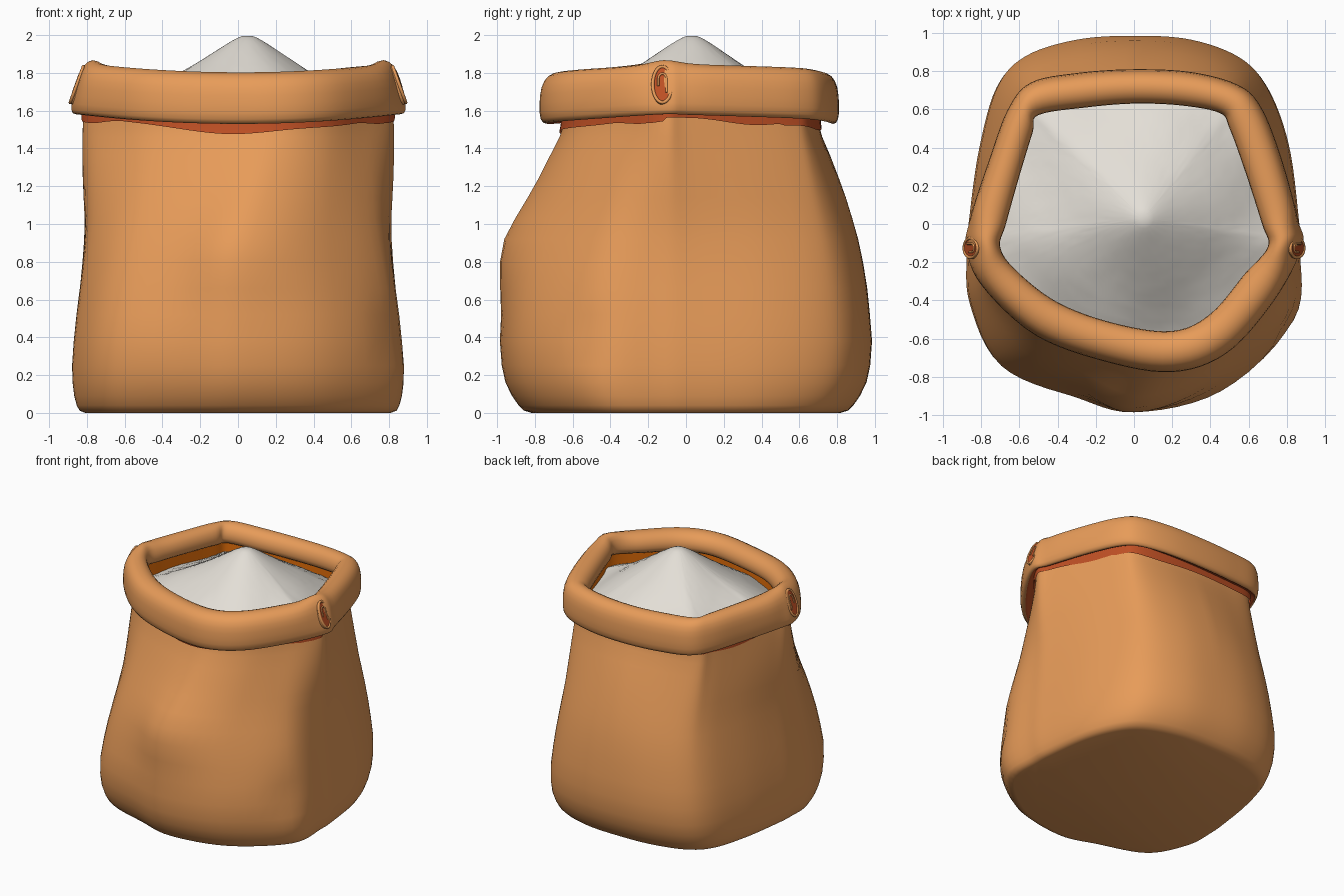
import bpy, bmesh, math, random
from mathutils import Vector, Matrix

if "Cube" in bpy.data.objects:
    bpy.data.objects.remove(bpy.data.objects["Cube"])

random.seed(4)


def material(name, rgb):
    m = bpy.data.materials.new(name)
    m.diffuse_color = (*rgb, 1)
    m.use_nodes = True
    m.node_tree.nodes["Principled BSDF"].inputs["Base Color"].default_value = m.diffuse_color
    return m


CLOTH = material("tan cloth", (0.80, 0.33, 0.10))
RUST = material("rust cloth underside", (0.52, 0.08, 0.018))
LINING = material("deep orange lining", (0.84, 0.17, 0.003))
POWDER = material("pale powder", (0.77, 0.735, 0.675))

# Matching outline points, counter-clockwise from the right corner:
# opening x, y, rim outside x, y, sack base x, y
OUTLINE = [
    (.70, -.12, .89, -.12, .87, -.15), (.67, .00, .86, .03, .86, .05),
    (.58, .28, .76, .38, .81, .42), (.50, .50, .66, .62, .705, .71),
    (.45, .58, .54, .73, .56, .87), (.25, .62, .30, .795, .30, .965),
    (0, .63, 0, .81, 0, .985), (-.25, .61, -.30, .79, -.30, .965),
    (-.50, .57, -.54, .74, -.57, .88), (-.53, .48, -.66, .60, -.72, .72),
    (-.60, .25, -.76, .33, -.81, .40), (-.67, .00, -.86, .03, -.86, .05),
    (-.70, -.12, -.89, -.12, -.875, -.15), (-.62, -.24, -.80, -.32, -.86, -.42),
    (-.40, -.41, -.52, -.58, -.70, -.74), (-.10, -.52, -.15, -.72, -.32, -.895),
    (.20, -.56, .20, -.775, .0, -.985), (.40, -.47, .48, -.68, .46, -.875),
    (.58, -.26, .72, -.42, .84, -.52)]
SUB = 6


def smooth_loop(pts):
    """Closed Catmull-Rom through 2D points."""
    n, out = len(pts), []
    for i in range(n):
        a, b, c, d = (Vector(pts[(i + k) % n]) for k in (-1, 0, 1, 2))
        for s in range(SUB):
            t = s / SUB
            out.append(0.5 * (2 * b + (c - a) * t + (2 * a - 5 * b + 4 * c - d) * t * t
                              + (3 * b - a - 3 * c + d) * t ** 3))
    return out


inner, outer, base = (smooth_loop([p[k:k + 2] for p in OUTLINE]) for k in (0, 2, 4))
N = len(inner)


def bell(x, centre, width):
    return math.exp(-((x - centre) / width) ** 2)


def corner(i):
    return bell(outer[i].y, -.12, .13) if abs(outer[i].x) > .6 else 0


def rim_bottom(i):
    return 1.53 + 0.05 * (outer[i].x / 0.88) ** 2


def rim_top(i):
    return 1.803 + 0.045 * (outer[i].x / 0.88) ** 2


def finish(bm, name, mats, angle=50):
    bmesh.ops.recalc_face_normals(bm, faces=bm.faces)
    me = bpy.data.meshes.new(name)
    bm.to_mesh(me)
    bm.free()
    for m in mats:
        me.materials.append(m)
    ob = bpy.data.objects.new(name, me)
    bpy.context.collection.objects.link(ob)
    bpy.ops.object.select_all(action='DESELECT')
    ob.select_set(True)
    bpy.context.view_layer.objects.active = ob
    bpy.ops.object.shade_smooth_by_angle(angle=math.radians(angle))
    return ob


def loft(name, rings, mats, closed=False, cap=(), slot=lambda k: 0, angle=50):
    """Skin a list of equal rings; slot(k) gives the material of band k."""
    bm = bmesh.new()
    rows = [[bm.verts.new(p) for p in r] for r in rings]
    n = len(rows[0])
    for k in range(len(rows) - (0 if closed else 1)):
        a, b = rows[k], rows[(k + 1) % len(rows)]
        for i in range(n):
            j = (i + 1) % n
            bm.faces.new((a[i], a[j], b[j], b[i])).material_index = slot(k)
    for c in cap:
        bm.faces.new(rows[c])
    return finish(bm, name, mats, angle)


# Sack body: height, blend from neck to base, width scale, depth scale
LEVELS = [(0, 1, .92, .83), (.012, 1, .955, .87), (.04, 1, .972, .90), (.09, 1, .987, .935),
          (.16, 1, .997, .97), (.25, 1, 1, .99), (.38, 1, .99, 1), (.52, .96, .98, 1),
          (.66, .91, .967, 1), (.8, .83, .96, 1), (.92, .74, .96, 1), (1.03, .63, .97, 1),
          (1.14, .51, .99, 1), (1.25, .37, 1.012, 1), (1.36, .22, 1.032, 1),
          (1.46, .07, 1.05, 1), (1.53, 0, 1.055, 1), (1.64, 0, 1.04, 1)]


def neck(i):
    return inner[i].lerp(outer[i], 0.40)


def dent(p):
    """Soft creases in the cloth of the front."""
    for cx, cy, cz, r, d in ((.84, -.55, .40, .15, .03), (.45, -.75, 1.0, .3, .012),
                             (-.45, -.9, .4, .25, -.01)):
        w = d * math.exp(-((p.x - cx) ** 2 + (p.y - cy) ** 2 + (p.z - cz) ** 2) / r ** 2)
        p -= Vector((p.x, p.y, 0)).normalized() * w
    return p


body = []
for z, f, sx, sy in LEVELS:
    ring = []
    for i in range(N):
        x, y = base[i]
        # the middle of the front bulges higher, the four corners stay slimmer
        ridge = .2 * bell(x, 0, .38) * bell(z, .88, .24) if y < 0 else 0
        slim = .10 * min(1, abs(x) / .6) * min(1, abs(y) / .6) * math.sin(math.pi * f)
        q = neck(i).lerp(base[i], min(1, f + ridge - slim))
        ring.append(dent(Vector((q.x * sx, q.y * sy, z))))
    body.append(ring)
loft("sack_body", body, [CLOTH], cap=(0,))

# Rolled rim: (0 inside .. 1 outside, 0 bottom .. 1 top)
ROLL = [(.30, -.1), (.30, .47), (.14, .46), (.04, .52), (0, .63), (.02, .75), (.09, .86),
        (.2, .94), (.34, .985), (.5, 1), (.65, .975), (.78, .92), (.88, .83), (.95, .7),
        (.985, .55), (1, .38), (1, .22), (.97, .09), (.91, .02), (.83, 0), (.74, .03),
        (.62, .12), (.42, .14)]
rim = []
for u, v in ROLL:
    ring = []
    for i in range(N):
        w = corner(i)                                   # the side corners slant and peak
        q = inner[i].lerp(outer[i], u * (1 - .28 * w * max(v, 0)))
        z = rim_bottom(i) + v * (rim_top(i) - rim_bottom(i))
        ring.append(Vector((*q, z + .018 * w * max(0, v - .7) / .3)))
    rim.append(ring)
loft("rolled_rim", rim, [CLOTH, LINING, RUST], closed=True,
     slot=lambda k: 1 if k in (0, 1) else 2 if k >= 19 else 0)

# Wavy turned-under hem below the rim
hem = [[], [], []]
for i in range(N):
    x, y = neck(i)
    drop = 0.012 + 0.03 * bell(y, .35, .2)
    drop += 0.042 * bell(x, -.02, .32) + 0.015 * bell(x, .5, .2) if y < -.25 else 0
    drop += 0.028 * bell(x, .35, .25) if y > .5 else 0
    drop += 0.03 * bell(abs(x), .74, .09) if -.35 < y < -.1 else 0
    low = rim_bottom(i) - drop
    f = max(0, 1.53 - low)
    for row, z, g in ((hem[0], low, f), (hem[1], (low + 1.56) / 2, f * .5), (hem[2], 1.62, 0)):
        q = neck(i).lerp(base[i], g)
        row.append(Vector((q.x * 1.065, q.y * 1.014, z)))
loft("hem_underside", hem, [RUST])

# Heap of powder: round at the peak, filling the opening at its foot
peak = Vector((0.05, 0.03))
heap = []
for k in range(1, 25):
    t = k / 24
    ts = (math.sqrt(t * t + 0.008) - 0.0894) / 0.9146
    ring = []
    for i in range(N):
        d = inner[i].lerp(outer[i], 0.32) - peak
        q = peak + (d.normalized() * 0.64).lerp(d, t ** 1.5) * t
        bump = 0.012 * math.sin(11 * q.x + 3) * math.sin(9 * q.y) * t + random.uniform(-.002, .002) * t
        ring.append(Vector((*q, 1.59 + 0.41 * (1 - ts) ** 1.05 + bump)))
    heap.append(ring)
loft("powder_heap", heap, [POWDER], cap=(0,), angle=80)


def wire(name, pts, radius, matrix, closed):
    cu = bpy.data.curves.new(name, 'CURVE')
    cu.dimensions = '3D'
    cu.bevel_depth = radius
    cu.bevel_resolution = 2
    cu.use_fill_caps = True
    sp = cu.splines.new('POLY')
    sp.points.add(len(pts) - 1)
    for p, q in zip(sp.points, pts):
        p.co = (*(matrix @ q), 1)
    sp.use_cyclic_u = closed
    sp.use_smooth = True
    cu.materials.append(CLOTH)
    bpy.context.collection.objects.link(bpy.data.objects.new(name, cu))


# Rolled cloth ends at the two side corners: oval plug, lip and inner curl
for side, s in (("right", 1), ("left", -1)):
    tilt = Matrix.Translation((s * 0.850, -0.125, 1.737)) @ Matrix.Rotation(-s * math.radians(20), 4, 'Y')

    def oval(r, depth, n=28):
        return [Vector((s * depth, .052 * r * math.cos(2 * math.pi * i / n),
                        .103 * r * math.sin(2 * math.pi * i / n))) for i in range(n)]

    plug = [[tilt @ p for p in oval(r, d)] for r, d in ((1.15, -.08), (1.02, .004), (.85, .006))]
    loft(side + "_roll_end", plug, [CLOTH, RUST], cap=(0,), slot=lambda k: k)
    loft(side + "_roll_hollow", [[tilt @ p for p in oval(.9, d)] for d in (-.02, .007)],
         [RUST], cap=(1,))
    wire(side + "_roll_lip", oval(.98, .004), .009, tilt, True)
    curl = [Vector((s * .008, .022 * math.cos(a), .03 + .03 * math.sin(a)))
            for a in [math.pi * k / 10 for k in range(11)]]
    curl = [Vector((s * .008, .022, -.045))] + curl + [Vector((s * .008, -.022, -.01))]
    wire(side + "_roll_curl", curl, .006, tilt, False)
